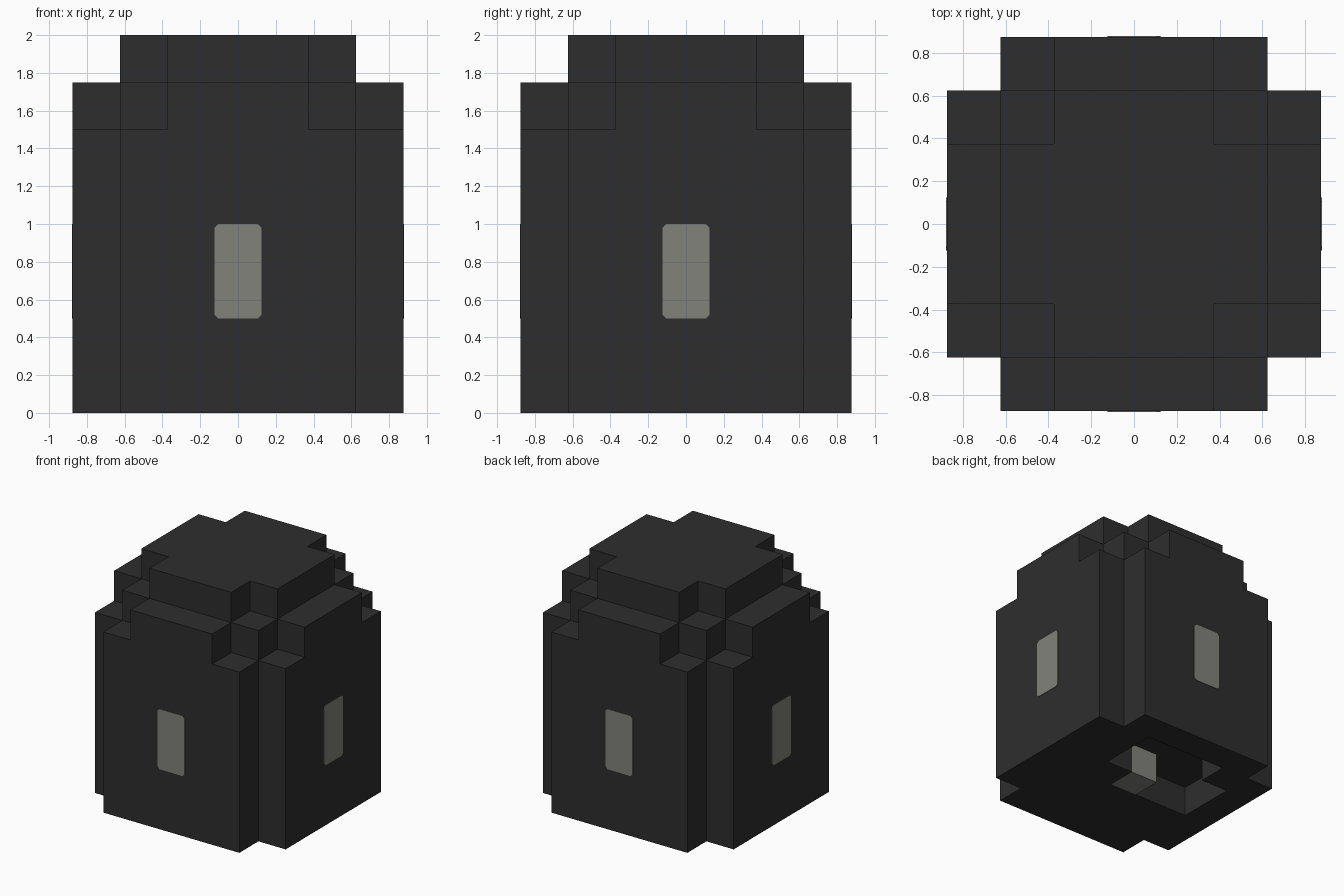
import bpy, bmesh
from math import pi
from mathutils import Matrix, Vector

cube = bpy.data.objects.get("Cube")
if cube:
    bpy.data.objects.remove(cube, do_unlink=True)


def material(name, rgb):
    mat = bpy.data.materials.new(name)
    mat.use_nodes = True
    mat.diffuse_color = (*rgb, 1)
    mat.node_tree.nodes["Principled BSDF"].inputs["Base Color"].default_value = (*rgb, 1)
    return mat


charcoal = material("charcoal", (0.027, 0.027, 0.027))
stone = material("stone_grey", (0.22, 0.223, 0.198))
U = 0.25  # block size


def make_object(name, bm, mat):
    mesh = bpy.data.meshes.new(name)
    bm.to_mesh(mesh)
    bm.free()
    mesh.materials.append(mat)
    obj = bpy.data.objects.new(name, mesh)
    bpy.context.collection.objects.link(obj)
    return obj


def in_recess(x, y):
    """Shallow stepped pocket in the underside, including the core block."""
    if y == 2:
        return -1 <= x <= 1
    if y == 1:
        return -2 <= x <= 1
    return y == 0 and -2 <= x <= 0


def solid(x, y, z):
    """Stepped block silhouette that narrows in the two top layers."""
    wide, narrow = max(abs(x), abs(y)), min(abs(x), abs(y))
    if z == 0 and in_recess(x, y):
        return False
    if 0 <= z < 6:
        return wide <= 3 and narrow <= 2
    if z == 6:
        return wide <= 2 or (wide == 3 and narrow <= 1)
    return z == 7 and wide <= 2 and narrow <= 1


# Body: one skin around the stepped block shape
bm = bmesh.new()
axes = [Vector(v) for v in ((1, 0, 0), (0, 1, 0), (0, 0, 1))]
for x in range(-3, 4):
    for y in range(-3, 4):
        for z in range(8):
            if not solid(x, y, z):
                continue
            centre = Vector((x, y, z + 0.5))
            for i in range(3):
                for side in (-1, 1):
                    n = axes[i] * side
                    if solid(x + int(n.x), y + int(n.y), z + int(n.z)):
                        continue
                    a, b = axes[(i + 1) % 3] / 2, axes[(i + 2) % 3] / 2 * side
                    mid = centre + n / 2
                    corners = (mid - a - b, mid + a - b, mid + a + b, mid - a + b)
                    bm.faces.new([bm.verts.new(c * U) for c in corners])
bmesh.ops.remove_doubles(bm, verts=bm.verts, dist=0.001)
bmesh.ops.dissolve_limit(bm, angle_limit=0.01, verts=bm.verts, edges=bm.edges)
make_object("body", bm, charcoal)

# Core block seen in the underside pocket
bm = bmesh.new()
bmesh.ops.create_cube(bm, size=U, matrix=Matrix.Translation((0, 0, U / 2)))
make_object("core_block", bm, stone)

# Four window plates with clipped corners
for k, name in enumerate(("front", "left", "back", "right")):
    bm = bmesh.new()
    w, h, c = U / 2, U, 0.02
    outline = []
    for sx, sz in ((-1, -1), (1, -1), (1, 1), (-1, 1)):
        pair = [(sx * w, sz * (h - c)), (sx * (w - c), sz * h)]
        outline += pair if sx == sz else pair[::-1]
    face = bm.faces.new([bm.verts.new((px, -0.879, 0.75 + pz)) for px, pz in outline])
    ext = bmesh.ops.extrude_face_region(bm, geom=[face], use_keep_orig=True)
    moved = [g for g in ext["geom"] if isinstance(g, bmesh.types.BMVert)]
    bmesh.ops.translate(bm, verts=moved, vec=(0, 0.008, 0))
    bmesh.ops.recalc_face_normals(bm, faces=bm.faces)
    bmesh.ops.rotate(bm, verts=bm.verts, matrix=Matrix.Rotation(k * pi / 2, 3, "Z"))
    make_object(name + "_window", bm, stone)
